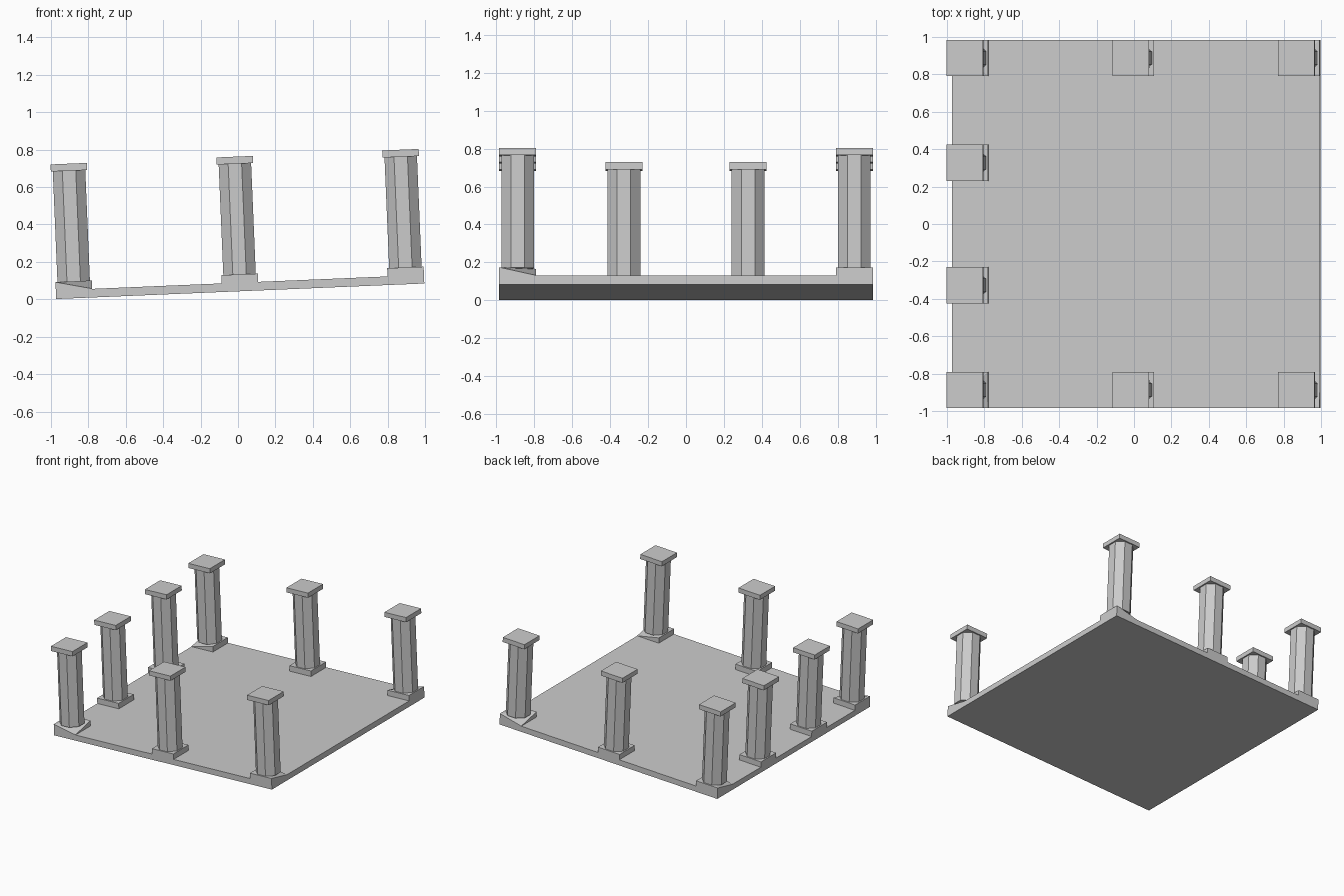
import bpy, bmesh, math
from mathutils import Matrix

if "Cube" in bpy.data.objects:
    bpy.data.objects.remove(bpy.data.objects["Cube"])

stone = bpy.data.materials.new("grey_stone")
stone.diffuse_color = (0.6, 0.6, 0.6, 1)
stone.use_nodes = True
stone.node_tree.nodes["Principled BSDF"].inputs["Base Color"].default_value = stone.diffuse_color

# the whole ruin leans about the y axis
LEAN = Matrix.Translation((0.012, 0, 0.043)) @ Matrix.Rotation(-math.radians(2.41), 4, 'Y')
FLOOR, BASE, NECK, TOP = 0.046, 0.09, 0.682, 0.72
HALF = 0.0975


def finish(name, bm):
    bm.transform(LEAN)
    mesh = bpy.data.meshes.new(name)
    bm.to_mesh(mesh)
    bm.free()
    mesh.materials.append(stone)
    obj = bpy.data.objects.new(name, mesh)
    bpy.context.collection.objects.link(obj)


def block(name, x, y, hx, hy, z0, z1, sunk=None):
    """Box; sunk = (sx, sy) names a top corner pushed down to floor level."""
    bm = bmesh.new()
    bmesh.ops.create_cube(bm, size=1)
    for v in bm.verts:
        sx, sy, up = (1 if c > 0 else -1 for c in v.co)
        v.co = (x + sx * hx, y + sy * hy, z1 if up > 0 else z0)
        if up > 0 and (sx, sy) == sunk:
            v.co.z = FLOOR + 0.001
    if sunk:
        top = [f for f in bm.faces if all(v.co.z > z0 + 0.0005 for v in f.verts)]
        bmesh.ops.triangulate(bm, faces=top)
    finish(name, bm)


def shaft(name, x, y):
    bm = bmesh.new()
    place = Matrix.Translation((x, y, (BASE + NECK) / 2)) @ Matrix.Rotation(math.pi / 8, 4, 'Z')
    bmesh.ops.create_cone(bm, cap_ends=True, segments=8, radius1=0.094, radius2=0.094,
                          depth=NECK - BASE + 0.004, matrix=place)
    finish(name, bm)


# floor slab
block("floor", 0, 0, 0.985, 0.985, 0, FLOOR)

# columns: front and back rows, plus two along the left side
E = 0.8875
spots = [(x, y) for y in (-E, E) for x in (-E, 0, E)] + [(-E, -0.328), (-E, 0.328)]
for i, (x, y) in enumerate(spots):
    sunk = None
    if abs(x) == E and abs(y) == E:          # corner plinths have one sunken corner
        sx, sy = (1 if x > 0 else -1), (1 if y > 0 else -1)
        sunk = (-sx, sy) if sx == sy else (sx, -sy)
    block(f"plinth_{i}", x, y, HALF, HALF, FLOOR - 0.002, BASE, sunk)
    shaft(f"shaft_{i}", x, y)
    block(f"cap_{i}", x, y, HALF, HALF, NECK, TOP)
